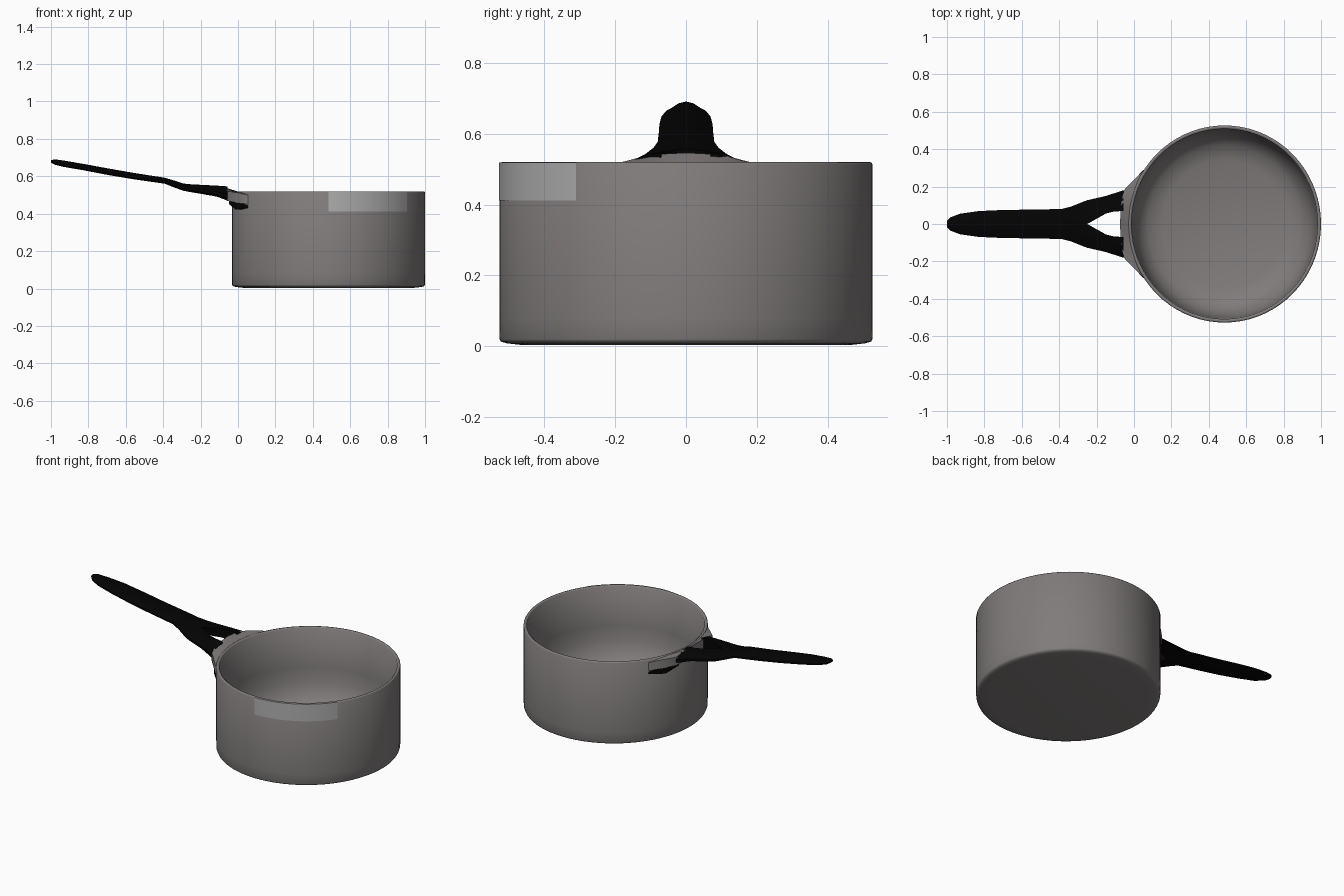
import bpy, bmesh, math

if "Cube" in bpy.data.objects:
    bpy.data.objects.remove(bpy.data.objects["Cube"])

CX, RX, RY = 0.484, 0.516, 0.527   # pot centre and radii


def material(name, rgb):
    m = bpy.data.materials.new(name)
    m.diffuse_color = (*rgb, 1)
    m.use_nodes = True
    m.node_tree.nodes["Principled BSDF"].inputs["Base Color"].default_value = m.diffuse_color
    return m


steel = material("dark_steel", (0.215, 0.2, 0.197))
black = material("black_plastic", (0.001, 0.001, 0.001))
pale = material("pale_grey", (0.43, 0.43, 0.43))


def make(name, verts, faces, mat, smooth=None, mirror=False):
    me = bpy.data.meshes.new(name)
    me.from_pydata(verts, [], faces)
    bm = bmesh.new()
    bm.from_mesh(me)
    bmesh.ops.remove_doubles(bm, verts=bm.verts, dist=1e-5)
    bmesh.ops.recalc_face_normals(bm, faces=bm.faces)
    bm.to_mesh(me)
    bm.free()
    me.materials.append(mat)
    ob = bpy.data.objects.new(name, me)
    bpy.context.collection.objects.link(ob)
    if mirror:
        mod = ob.modifiers.new("mirror", 'MIRROR')
        mod.use_axis = (False, True, False)
    if smooth:
        bpy.ops.object.select_all(action='DESELECT')
        ob.select_set(True)
        bpy.context.view_layer.objects.active = ob
        bpy.ops.object.shade_smooth_by_angle(angle=math.radians(smooth))
    return ob


def loft(sections, skip_y0=False):
    """Closed cross-sections joined into a capped tube."""
    n = len(sections[0])
    verts = [p for s in sections for p in s]
    faces = []
    for i in range(len(sections) - 1):
        for j in range(n):
            k = (j + 1) % n
            f = (i * n + j, i * n + k, (i + 1) * n + k, (i + 1) * n + j)
            if skip_y0 and all(abs(verts[v][1]) < 1e-6 for v in f):
                continue        # faces on the mirror plane
            faces.append(f)
    faces += [tuple(range(n)), tuple(range(len(verts) - n, len(verts)))]
    return verts, faces


def wall_x(y):
    return CX - RX * math.sqrt(1 - (y / RY) ** 2)


# Pot: lathed shell with a generously rounded inside floor
N = 72
profile = [(0, 0.003), (0.46, 0.003), (0.505, 0.008), (0.523, 0.013), (0.526, 0.02),
           (0.527, 0.08), (0.527, 0.513), (0.523, 0.519), (0.515, 0.52), (0.508, 0.514),
           (0.504, 0.27), (0.493, 0.18), (0.466, 0.11), (0.42, 0.064), (0.34, 0.038), (0, 0.026)]
verts, faces = [], []
for r, z in profile:
    for i in range(N):
        a = 2 * math.pi * i / N
        verts.append((CX + r * RX / RY * math.cos(a), r * math.sin(a), z))
for k in range(len(profile) - 1):
    for i in range(N):
        j = (i + 1) % N
        if k == 0:
            faces.append((0, N + i, N + j))
        elif k == len(profile) - 2:
            faces.append((k * N + i, (k + 1) * N, k * N + j))
        else:
            faces.append((k * N + i, k * N + j, (k + 1) * N + j, (k + 1) * N + i))
make("pot_body", verts, faces, steel, smooth=65)

# Pale curved patch below the rim
M = 18
verts, faces = [], []
for i in range(M + 1):
    a = math.radians(-90 + 54 * i / M)
    for z in (0.412, 0.518):
        verts.append((CX + (RX + 0.001) * math.cos(a), (RY + 0.001) * math.sin(a), z))
for i in range(M):
    faces.append((2 * i, 2 * i + 2, 2 * i + 3, 2 * i + 1))
make("rim_patch", verts, faces, pale, smooth=30)

# Bracket: crescent collar between pot wall and handle (y, outer x, bottom z, top z)
half = [(0.0, -0.075, 0.475, 0.546), (0.1, -0.07, 0.475, 0.541),
        (0.18, -0.055, 0.468, 0.52), (0.235, -0.002, 0.458, 0.512), (0.29, 0.052, 0.45, 0.5)]
stations = [(-y, x, b, t) for y, x, b, t in reversed(half[1:])] + half
secs = [[(wall_x(y) + 0.004, y, b), (x, y, b), (x, y, t), (wall_x(y) + 0.004, y, min(t, 0.517))]
        for y, x, b, t in stations]
make("handle_bracket", *loft(secs), steel, smooth=50)

# Handle: tapering shaft that splits into two prongs
# (x, inner y, outer y, bottom z, top z inside, top z outside)
stations = [(-1.0, 0, 0.016, 0.672, 0.686, 0.684), (-0.98, 0, 0.036, 0.662, 0.691, 0.68),
            (-0.93, 0, 0.055, 0.65, 0.684, 0.67), (-0.83, 0, 0.069, 0.633, 0.667, 0.655),
            (-0.7, 0, 0.075, 0.608, 0.643, 0.633), (-0.55, 0, 0.077, 0.583, 0.617, 0.607),
            (-0.39, 0, 0.08, 0.56, 0.592, 0.582), (-0.34, 0, 0.092, 0.54, 0.577, 0.567),
            (-0.29, 0, 0.112, 0.522, 0.561, 0.552), (-0.25, 0, 0.127, 0.515, 0.557, 0.542),
            (-0.15, 0.056, 0.15, 0.498, 0.552, 0.532), (-0.11, 0.066, 0.163, 0.49, 0.55, 0.525),
            (-0.056, 0.07, 0.18, 0.47, 0.546, 0.517)]
secs = []
for x, yi, yo, b, t, to in stations:
    ym = yi + 0.6 * (yo - yi)
    secs.append([(x, yi, b), (x, ym, b), (x, yo, b + 0.35 * (to - b)),
                 (x, yo, b + 0.75 * (to - b)), (x, ym, (t + to) / 2), (x, yi, t)])
make("handle", *loft(secs, skip_y0=True), black, smooth=35, mirror=True)

# Black foot wedges under the bracket against the pot wall (y, gap, bottom z, top z)
foot = [(0.14, 0.035, 0.452, 0.476), (0.22, 0.028, 0.422, 0.462), (0.29, 0.004, 0.43, 0.442)]
secs = [[(wall_x(y) + 0.003, y, b), (wall_x(y) - g, y, b),
         (wall_x(y) - g, y, t), (wall_x(y) + 0.003, y, t)] for y, g, b, t in foot]
make("bracket_feet", *loft(secs), black, mirror=True)
